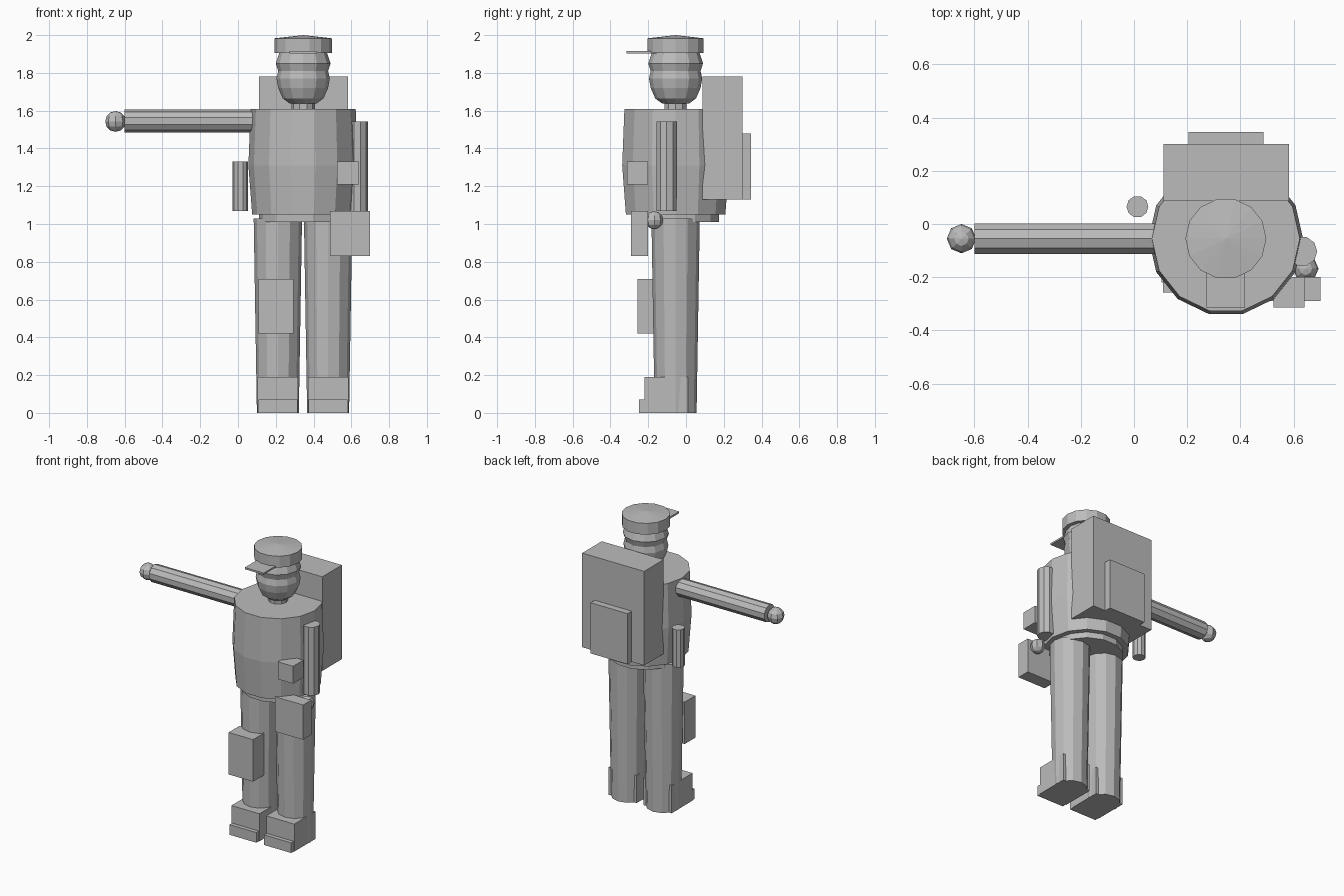
import bpy, bmesh
from math import sin, cos, pi
from mathutils import Matrix, Vector

cube = bpy.data.objects.get("Cube")
if cube:
    bpy.data.objects.remove(cube)

grey = bpy.data.materials.new("plain grey")
grey.use_nodes = True
tone = (0.5, 0.5, 0.5, 1)
grey.diffuse_color = tone
grey.node_tree.nodes["Principled BSDF"].inputs["Base Color"].default_value = tone

CX, CY = 0.345, -0.055  # body axis


def finish(name, bm):
    bmesh.ops.recalc_face_normals(bm, faces=bm.faces)
    mesh = bpy.data.meshes.new(name)
    bm.to_mesh(mesh)
    bm.free()
    mesh.materials.append(grey)
    obj = bpy.data.objects.new(name, mesh)
    bpy.context.collection.objects.link(obj)
    return obj


def lathe(name, x, y, profile, sides):
    """Closed faceted solid from (radius, height) pairs around a vertical axis."""
    bm = bmesh.new()
    angles = [2 * pi * i / sides for i in range(sides)]
    rings = [[bm.verts.new((x + r * cos(a), y + r * sin(a), z)) for a in angles]
             for r, z in profile]
    for low, high in zip(rings, rings[1:]):
        for i in range(sides):
            j = (i + 1) % sides
            bm.faces.new((low[i], low[j], high[j], high[i]))
    bm.faces.new(rings[0])
    bm.faces.new(rings[-1])
    bmesh.ops.remove_doubles(bm, verts=bm.verts, dist=0.0001)
    return finish(name, bm)


def box(name, xs, ys, zs):
    bm = bmesh.new()
    spans = (xs, ys, zs)
    size = Matrix.Diagonal([b - a for a, b in spans] + [1])
    middle = Matrix.Translation(Vector([(a + b) / 2 for a, b in spans]))
    bmesh.ops.create_cube(bm, size=1, matrix=middle @ size)
    return finish(name, bm)


def ball(name, centre, radius):
    bm = bmesh.new()
    bmesh.ops.create_uvsphere(bm, u_segments=8, v_segments=6, radius=radius,
                              matrix=Matrix.Translation(centre))
    return finish(name, bm)


# Head and cap
lathe("neck", CX, CY, [(0.062, 1.58), (0.062, 1.68)], 10)
lathe("head", CX, CY, [(0.07, 1.637), (0.108, 1.665), (0.132, 1.72), (0.141, 1.77),
                       (0.132, 1.81), (0.145, 1.85), (0.125, 1.91)], 12)
lathe("cap", CX, CY, [(0.152, 1.905), (0.152, 1.983), (0, 2.0)], 14)
box("cap_visor", (0.273, 0.417), (-0.315, -0.12), (1.903, 1.915))

# Torso and hips
lathe("torso", CX, CY, [(0.27, 1.05), (0.29, 1.31), (0.278, 1.61)], 14)
lathe("hips", CX, CY, [(0.235, 1.01), (0.235, 1.08)], 14)

# Legs and boots
for side, x in (("right", 0.211), ("left", 0.477)):
    lathe(side + "_leg", x, CY, [(0.111, 0), (0.128, 1.03)], 12)
    box(side + "_boot", (x - 0.107, x + 0.107), (-0.22, 0.01), (0, 0.19))
    box(side + "_toe", (x - 0.103, x + 0.103), (-0.248, -0.15), (0, 0.07))

# Outstretched right arm
arm = lathe("right_arm", 0, 0, [(0.06, -0.6), (0.06, 0.12)], 10)
arm.data.transform(Matrix.Rotation(pi / 2, 4, "Y"))
arm.data.transform(Matrix.Translation((0, CY, 1.545)))
ball("right_hand", (-0.648, CY, 1.543), 0.055)

# Lowered left arm
lathe("left_arm", 0.632, -0.103, [(0.056, 1.07), (0.056, 1.542)], 10)
ball("left_hand", (0.645, -0.168, 1.02), 0.048)

# Backpack and carried gear
box("backpack", (0.11, 0.583), (0.087, 0.3), (1.13, 1.78))
box("backpack_pocket", (0.205, 0.487), (0.28, 0.345), (1.13, 1.48))
lathe("side_canister", 0.013, 0.065, [(0.041, 1.07), (0.041, 1.33)], 10)
box("chest_pouch", (0.524, 0.64), (-0.313, -0.2), (1.21, 1.33))
box("hip_pouch", (0.487, 0.7), (-0.29, -0.2), (0.83, 1.07))
box("thigh_pouch", (0.108, 0.295), (-0.257, -0.14), (0.42, 0.71))
